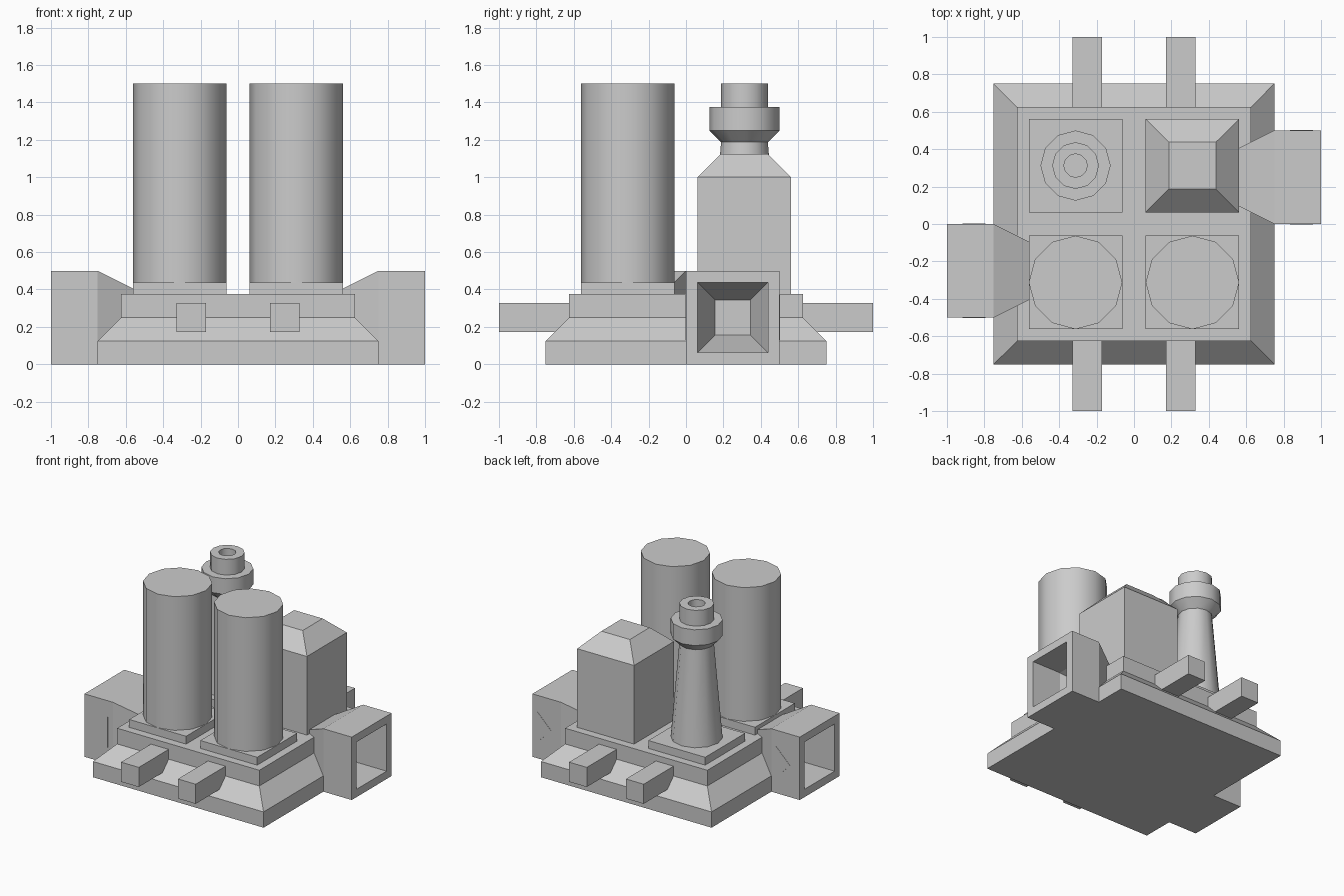
import bpy, bmesh
from math import sin, cos, pi, radians
from mathutils import Matrix, Vector

if "Cube" in bpy.data.objects:
    bpy.data.objects.remove(bpy.data.objects["Cube"])


def loft(name, rings, caps=(True, True)):
    """Skin a list of equal-length point rings, optionally capping the ends."""
    bm = bmesh.new()
    vs = [[bm.verts.new(p) for p in ring] for ring in rings]
    n = len(vs[0])
    for a, b in zip(vs, vs[1:]):
        for i in range(n):
            j = (i + 1) % n
            bm.faces.new((a[i], a[j], b[j], b[i]))
    if caps[0]:
        bm.faces.new(vs[0][::-1])
    if caps[1]:
        bm.faces.new(vs[-1])
    bmesh.ops.recalc_face_normals(bm, faces=bm.faces)
    me = bpy.data.meshes.new(name)
    bm.to_mesh(me)
    bm.free()
    ob = bpy.data.objects.new(name, me)
    bpy.context.collection.objects.link(ob)
    return ob


def square_stack(name, cx, cy, profile):
    """Square sections (half size, z) stacked upwards."""
    return loft(name, [[(cx + sx * h, cy + sy * h, z) for sx, sy in CORNERS]
                       for h, z in profile])


def round_stack(name, cx, cy, profile, sides=12):
    """Round sections (radius, z) stacked upwards, smooth shaded."""
    angles = [2 * pi * i / sides for i in range(sides)]
    ob = loft(name, [[(cx + r * cos(a), cy + r * sin(a), z) for a in angles]
                     for r, z in profile])
    bpy.ops.object.select_all(action='DESELECT')
    ob.select_set(True)
    bpy.context.view_layer.objects.active = ob
    bpy.ops.object.shade_smooth_by_angle(angle=radians(35))
    return ob


def port_loft(name, profile, turn, caps):
    """Square sections (half size, x) running along x, turned for the left side."""
    ob = loft(name, [[(x, 0.25 + sy * h, 0.25 + sz * h) for sy, sz in CORNERS]
                     for h, x in profile], caps)
    ob.data.transform(Matrix.Rotation(turn, 4, 'Z'))
    return ob


CORNERS = [(-1, -1), (1, -1), (1, 1), (-1, 1)]
P = 0.3125

# stepped base
base = square_stack("base", 0, 0, [(0.75, 0), (0.75, 0.125), (0.625, 0.25), (0.625, 0.375)])

# foundation slabs and the two tanks
for label, x, y in (("left_tank", -P, -P), ("right_tank", P, -P), ("chimney", -P, P)):
    square_stack(label + "_slab", x, y, [(0.25, 0.375), (0.25, 0.4375)])
    if label != "chimney":
        round_stack(label, x, y, [(0.25, 0.4375), (0.25, 1.5)])

# chimney with collar and hollow tip
round_stack("chimney", -P, P, [
    (0.1875, 0.4375), (0.125, 1.1875), (0.1875, 1.25), (0.1875, 1.375),
    (0.125, 1.375), (0.125, 1.5), (0.0625, 1.5), (0.0625, 1.4375)])

# building with hipped roof
square_stack("building", P, P, [(0.25, 0.375), (0.25, 1.0), (0.125, 1.125)])

# square pipes out of the front and back
for side, sy in (("front", -1), ("back", 1)):
    for label, x in (("left", -0.25), ("right", 0.25)):
        h = 0.078
        loft(f"{side}_{label}_pipe", [[(x + a * h, y, 0.25 + b * h) for a, b in CORNERS]
                                      for y in (sy * 0.6, sy * 1.0)])

# hollow side ports that funnel into the base
for label, turn, y0, dx in (("right", 0, 0.0, 0.0), ("left", pi, -0.5, -1.75)):
    port_loft(label + "_port", [
        (0.125, 0.5), (0.25, 0.75), (0.25, 1.0),
        (0.1875, 1.0), (0.1875, 0.75), (0.09375, 0.5)], turn, (False, True))
    cutter = port_loft(label + "_port_cutter", [
        (0.108, 0.49), (0.218, 0.75), (0.218, 1.0)], turn, (True, True))
    cutter.hide_render = True
    cutter.hide_set(True)
    mod = base.modifiers.new(label + "_opening", 'BOOLEAN')
    mod.operation = 'DIFFERENCE'
    mod.solver = 'EXACT'
    mod.object = cutter
    # direction arrows on both side faces
    for face, y in (("front", y0 - 0.002), ("back", y0 + 0.5)):
        tri = [(0.834 + dx, 0.25), (0.956 + dx, 0.13), (0.956 + dx, 0.37)]
        loft(f"{label}_port_{face}_arrow", [[(x, yy, z) for x, z in tri]
                                            for yy in (y, y + 0.002)])
